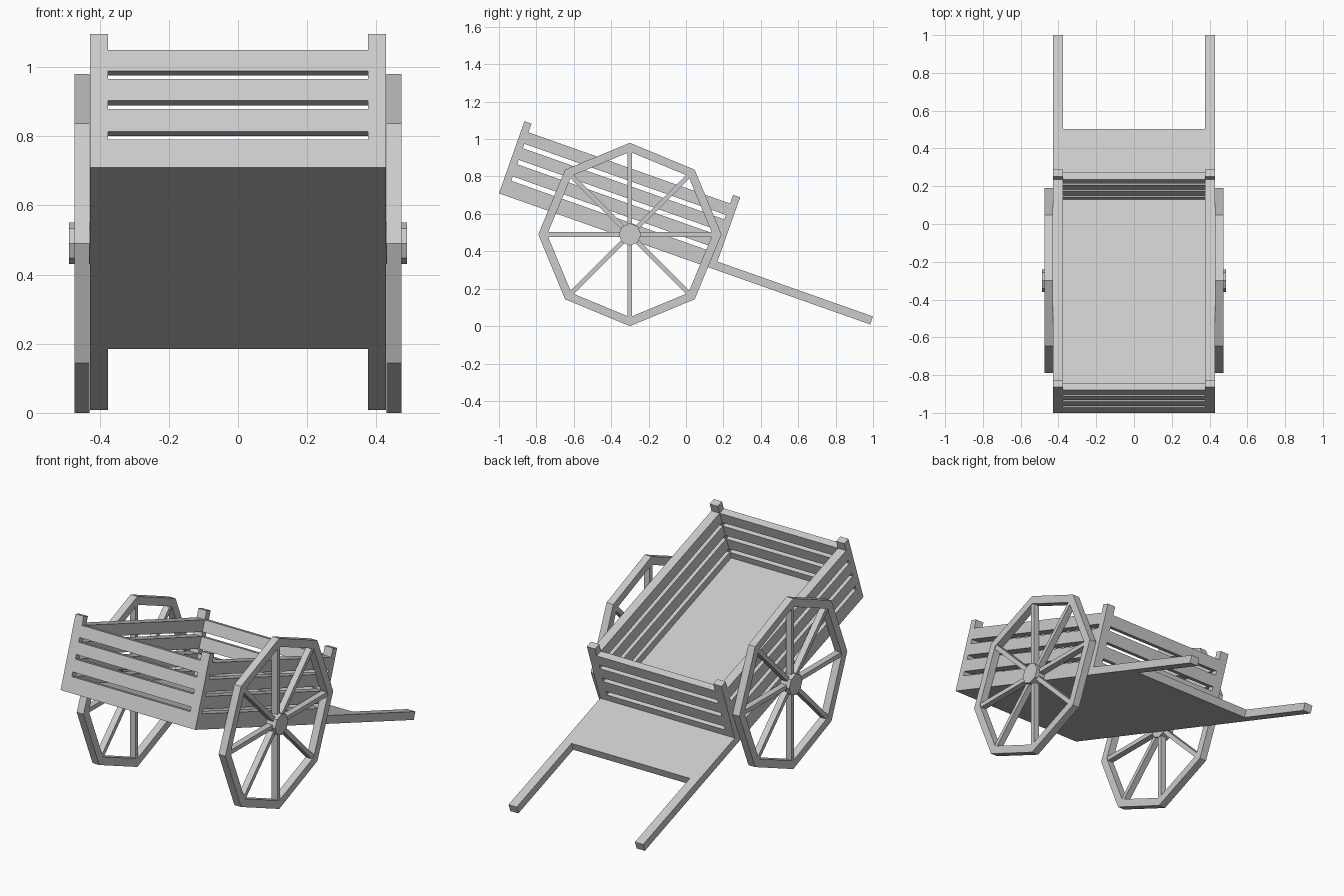
import bpy, bmesh, math
from mathutils import Matrix, Vector

if "Cube" in bpy.data.objects:
    bpy.data.objects.remove(bpy.data.objects["Cube"])

grey = bpy.data.materials.new("weathered_grey_wood")
grey.diffuse_color = (0.6, 0.6, 0.6, 1)
grey.use_nodes = True
grey.node_tree.nodes["Principled BSDF"].inputs["Base Color"].default_value = grey.diffuse_color

# the cart body is laid out flat, then tipped onto its handles
TILT = Matrix.Translation((0, -1.0, 0.71)) @ Matrix.Rotation(math.radians(-19.45), 4, 'X')


def finish(name, bm, matrix=None):
    bmesh.ops.recalc_face_normals(bm, faces=bm.faces)
    mesh = bpy.data.meshes.new(name)
    bm.to_mesh(mesh)
    bm.free()
    mesh.materials.append(grey)
    ob = bpy.data.objects.new(name, mesh)
    if matrix:
        ob.matrix_world = matrix
    bpy.context.collection.objects.link(ob)
    return ob


def add_box(bm, x, y, z):
    size = (x[1] - x[0], y[1] - y[0], z[1] - z[0])
    mid = (sum(x) / 2, sum(y) / 2, sum(z) / 2)
    bmesh.ops.create_cube(bm, size=1, matrix=Matrix.Translation(mid) @ Matrix.Diagonal((*size, 1)))


HALF, INNER = 0.428, 0.376       # outer and inner half width
LENGTH, POST = 1.223, 0.04       # box length and post depth
FLOOR, TOP, POST_TOP = 0.045, 0.36, 0.409

# floor and handles, one U-shaped board
half = [(INNER, 1.577), (INNER, 2.105), (HALF, 2.105), (HALF, 0)]
outline = half + [(-x, y) for x, y in reversed(half)]
bm = bmesh.new()
face = bm.faces.new([bm.verts.new((x, y, 0)) for x, y in outline])
ext = bmesh.ops.extrude_face_region(bm, geom=[face])
bmesh.ops.translate(bm, vec=(0, 0, FLOOR), verts=[v for v in ext["geom"] if isinstance(v, bmesh.types.BMVert)])
finish("floor_and_handles", bm, TILT)

ends = {"back": (0, POST), "front": (LENGTH - POST, LENGTH)}
sides = {"left": (-HALF, -INNER), "right": (INNER, HALF)}
slats = [(FLOOR, 0.085), (0.110, 0.179), (0.204, 0.270), (0.295, TOP)]

# corner posts
for end, y in ends.items():
    for side, x in sides.items():
        bm = bmesh.new()
        add_box(bm, x, y, (FLOOR, POST_TOP))
        finish(f"{end}_{side}_post", bm, TILT)

# slatted walls
walls = {f"{e}_slats": ((-INNER, INNER), y) for e, y in ends.items()}
walls.update({f"{s}_slats": (x, (POST, LENGTH - POST)) for s, x in sides.items()})
for name, (x, y) in walls.items():
    bm = bmesh.new()
    for z in slats:
        add_box(bm, x, y, z)
    finish(name, bm, TILT)

# eight-sided wheels
CENTRE_Y, CENTRE_Z, R, R_IN = -0.3, 0.49, 0.49, 0.442
for side, sign in (("left", -1), ("right", 1)):
    place = Matrix.Translation((sign * 0.451, CENTRE_Y, CENTRE_Z))

    # rim
    bm = bmesh.new()
    rings = []
    for i in range(8):
        a = i * math.pi / 4
        rings.append([bm.verts.new((x, r * math.cos(a), r * math.sin(a)))
                      for x, r in ((-0.0215, R), (0.0215, R), (0.0215, R_IN), (-0.0215, R_IN))])
    for i in range(8):
        p, q = rings[i], rings[(i + 1) % 8]
        for k in range(4):
            m = (k + 1) % 4
            bm.faces.new((p[k], p[m], q[m], q[k]))
    finish(f"{side}_wheel_rim", bm, place)

    # spokes
    bm = bmesh.new()
    for i in range(8):
        start = len(bm.verts)
        add_box(bm, (-0.018, 0.018), (0.03, R_IN + 0.008), (-0.0125, 0.0125))
        bm.verts.ensure_lookup_table()
        bmesh.ops.rotate(bm, cent=(0, 0, 0), verts=bm.verts[start:],
                         matrix=Matrix.Rotation(i * math.pi / 4, 3, 'X'))
    finish(f"{side}_wheel_spokes", bm, place)

    # hub
    bm = bmesh.new()
    bmesh.ops.create_cone(bm, cap_ends=True, segments=8, radius1=0.06, radius2=0.06, depth=0.06,
                          matrix=Matrix.Translation((sign * 0.458, CENTRE_Y, CENTRE_Z))
                          @ Matrix.Rotation(math.pi / 2, 4, 'Y'))
    finish(f"{side}_wheel_hub", bm)
